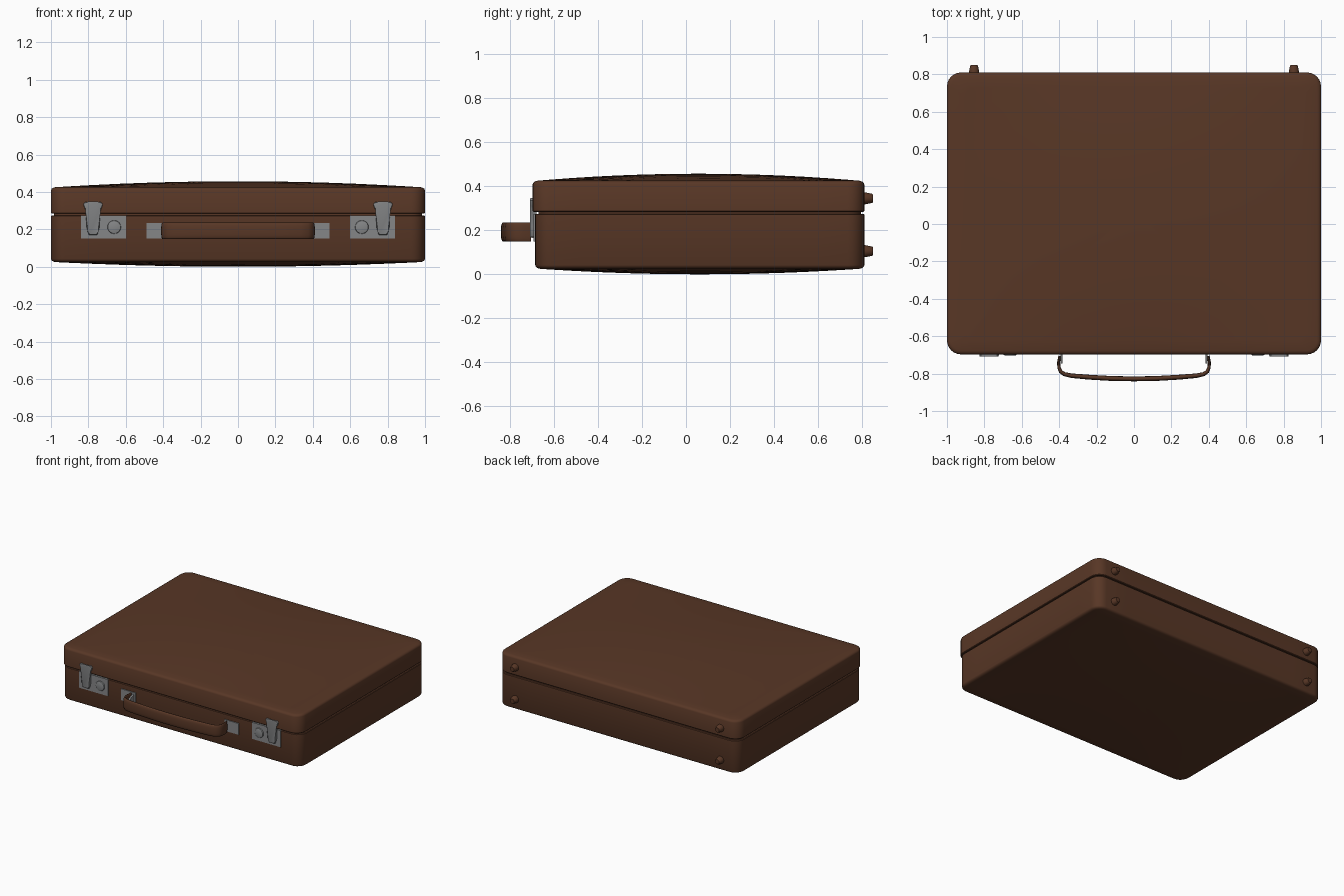
import bpy, bmesh, math
from mathutils import Vector

if "Cube" in bpy.data.objects:
    bpy.data.objects.remove(bpy.data.objects["Cube"])


def material(name, rgb):
    m = bpy.data.materials.new(name)
    m.diffuse_color = (*rgb, 1)
    m.use_nodes = True
    m.node_tree.nodes["Principled BSDF"].inputs["Base Color"].default_value = m.diffuse_color
    return m


BROWN = material("brown leather", (0.098, 0.038, 0.019))
GREY = material("grey metal", (0.235, 0.24, 0.245))


def finish(name, bm, mat, angle=35):
    bmesh.ops.recalc_face_normals(bm, faces=bm.faces)
    me = bpy.data.meshes.new(name)
    bm.to_mesh(me)
    bm.free()
    ob = bpy.data.objects.new(name, me)
    bpy.context.collection.objects.link(ob)
    me.materials.append(mat)
    bpy.ops.object.select_all(action='DESELECT')
    bpy.context.view_layer.objects.active = ob
    ob.select_set(True)
    bpy.ops.object.shade_smooth_by_angle(angle=math.radians(angle))
    return ob


def bridge(bm, a, b):
    n = len(a)
    for i in range(n):
        bm.faces.new((a[i], a[(i + 1) % n], b[(i + 1) % n], b[i]))


def outline(hx, y0, y1, r, arc=6, side=10):
    """Rounded rectangle with evenly divided straight sides."""
    pts = []
    corners = [(hx - r, y1 - r), (-hx + r, y1 - r), (-hx + r, y0 + r), (hx - r, y0 + r)]
    for k, (cx, cy) in enumerate(corners):
        for i in range(arc + 1):
            a = math.pi / 2 * (k + i / arc)
            pts.append(Vector((cx + r * math.cos(a), cy + r * math.sin(a))))
        a = math.pi / 2 * (k + 1)
        nx, ny = corners[(k + 1) % 4]
        end = Vector((nx + r * math.cos(a), ny + r * math.sin(a)))
        start = pts[-1].copy()
        pts += [start.lerp(end, i / side) for i in range(1, side)]
    return pts


def shell(name, hx, y0, y1, levels, dome):
    """Walls from (inset, z) levels, closed by a shallow domed panel."""
    bm = bmesh.new()
    rings = []
    for inset, z in levels:
        pts = outline(hx - inset, y0 + inset, y1 - inset, 0.075 - inset)
        rings.append([bm.verts.new((p.x, p.y, z)) for p in pts])
    bm.faces.new(rings[0])
    inset, z = levels[-1]
    cy, X, Y = (y0 + y1) / 2, hx - inset, (y1 - y0) / 2 - inset
    for s in (0.92, 0.8, 0.65, 0.5, 0.35, 0.18):
        ring = []
        for p in pts:
            x, y = p.x * s, (p.y - cy) * s
            h = dome * (1 - (x / X) ** 2) * (1 - (y / Y) ** 2)
            ring.append(bm.verts.new((x, y + cy, z + h)))
        rings.append(ring)
    for a, b in zip(rings, rings[1:]):
        bridge(bm, a, b)
    mid = bm.verts.new((0, cy, z + dome))
    last = rings[-1]
    for i in range(len(last)):
        bm.faces.new((last[i], last[(i + 1) % len(last)], mid))
    return finish(name, bm, BROWN)


def prism(name, pts, to3d, d0, d1, mat, bevel=0.0):
    """Polygon extruded between two depths."""
    bm = bmesh.new()
    a = [bm.verts.new(to3d(u, v, d0)) for u, v in pts]
    b = [bm.verts.new(to3d(u, v, d1)) for u, v in pts]
    bm.faces.new(a)
    front = bm.faces.new(b)
    bridge(bm, a, b)
    if bevel:
        bmesh.ops.bevel(bm, geom=list(front.edges), offset=bevel, segments=2,
                        affect='EDGES', profile=0.5)
    return finish(name, bm, mat)


def on_front(u, v, d):
    return (u, d, v)


def plate(name, x0, x1, z0, z1, y0, y1):
    prism(name, [(x0, z0), (x1, z0), (x1, z1), (x0, z1)], on_front, y0, y1, GREY)


# Case halves, with a recessed lip between them
shell("case_body", 1.0, -0.685, 0.81,
      [(0.015, 0.30), (0.015, 0.275), (0.004, 0.275), (0, 0.271), (0, 0.042),
       (0.004, 0.033), (0.012, 0.028), (0.022, 0.025)], -0.025)
shell("case_lid", 1.0, -0.697, 0.81,
      [(0.004, 0.284), (0, 0.288), (0, 0.408), (0.004, 0.417),
       (0.012, 0.422), (0.022, 0.425)], 0.032)

# Latches, buttons, handle mounts on both sides
HASP = [(0.022, 0.17), (0.028, 0.185), (0.035, 0.215), (0.036, 0.30), (0.045, 0.312),
        (0.052, 0.335), (0.042, 0.346), (0.025, 0.343)]
for side, s in (("left", -1), ("right", 1)):
    plate("latch_plate_" + side, s * 0.6, s * 0.84, 0.15, 0.275, -0.675, -0.692)
    c = s * 0.775
    pts = [(c + w, z) for w, z in HASP] + [(c - w, z) for w, z in reversed(HASP)]
    prism("latch_hasp_" + side, pts, on_front, -0.68, -0.709, GREY, 0.005)
    disc = [(s * 0.662 + 0.036 * math.cos(a * math.pi / 12),
             0.212 + 0.036 * math.sin(a * math.pi / 12)) for a in range(24)]
    prism("latch_button_" + side, disc, on_front, -0.68, -0.702, GREY, 0.006)
    plate("handle_plate_" + side, s * 0.37, s * 0.49, 0.15, 0.235, -0.675, -0.692)
    prism("handle_bracket_" + side,
          [(-0.68, 0.16), (-0.68, 0.225), (-0.715, 0.215), (-0.745, 0.2),
           (-0.745, 0.175), (-0.715, 0.17)],
          lambda u, v, d: (d, u, v), s * 0.382, s * 0.394, GREY)

# Handle: flattened oval section swept along a bowed path
half = [(0.398, -0.705, 0.006), (0.403, -0.74, 0.008), (0.401, -0.768, 0.009),
        (0.392, -0.789, 0.010), (0.372, -0.803, 0.011), (0.335, -0.811, 0.012),
        (0.24, -0.819, 0.013), (0.12, -0.826, 0.013), (0, -0.828, 0.013)]
path = half + [(-x, y, t) for x, y, t in reversed(half[:-1])]
bm = bmesh.new()
rings = []
for i, (x, y, t) in enumerate(path):
    a, b = path[max(i - 1, 0)], path[min(i + 1, len(path) - 1)]
    d = Vector((b[0] - a[0], b[1] - a[1])).normalized()
    ring = []
    for k in range(20):
        w = k * math.tau / 20
        c, sn = math.cos(w), math.sin(w)
        c = math.copysign(abs(c) ** 0.75, c) * t
        sn = math.copysign(abs(sn) ** 0.75, sn) * 0.044
        ring.append(bm.verts.new((x - d.y * c, y + d.x * c, 0.192 + sn)))
    rings.append(ring)
for a, b in zip(rings, rings[1:]):
    bridge(bm, a, b)
bm.faces.new(rings[0])
bm.faces.new(rings[-1])
finish("handle", bm, BROWN, 50)

# Four tapered feet on the back
for i, (x, z) in enumerate([(sx * 0.855, z) for sx in (-1, 1) for z in (0.105, 0.345)]):
    bm = bmesh.new()
    prof = [(0.029, 0.80), (0.027, 0.815), (0.021, 0.845), (0.017, 0.85)]
    rings = [[bm.verts.new((x + r * math.cos(k * math.tau / 20), y,
                            z + r * math.sin(k * math.tau / 20))) for k in range(20)]
             for r, y in prof]
    for a, b in zip(rings, rings[1:]):
        bridge(bm, a, b)
    bm.faces.new(rings[0])
    bm.faces.new(rings[-1])
    finish("back_foot_%d" % (i + 1), bm, BROWN)
